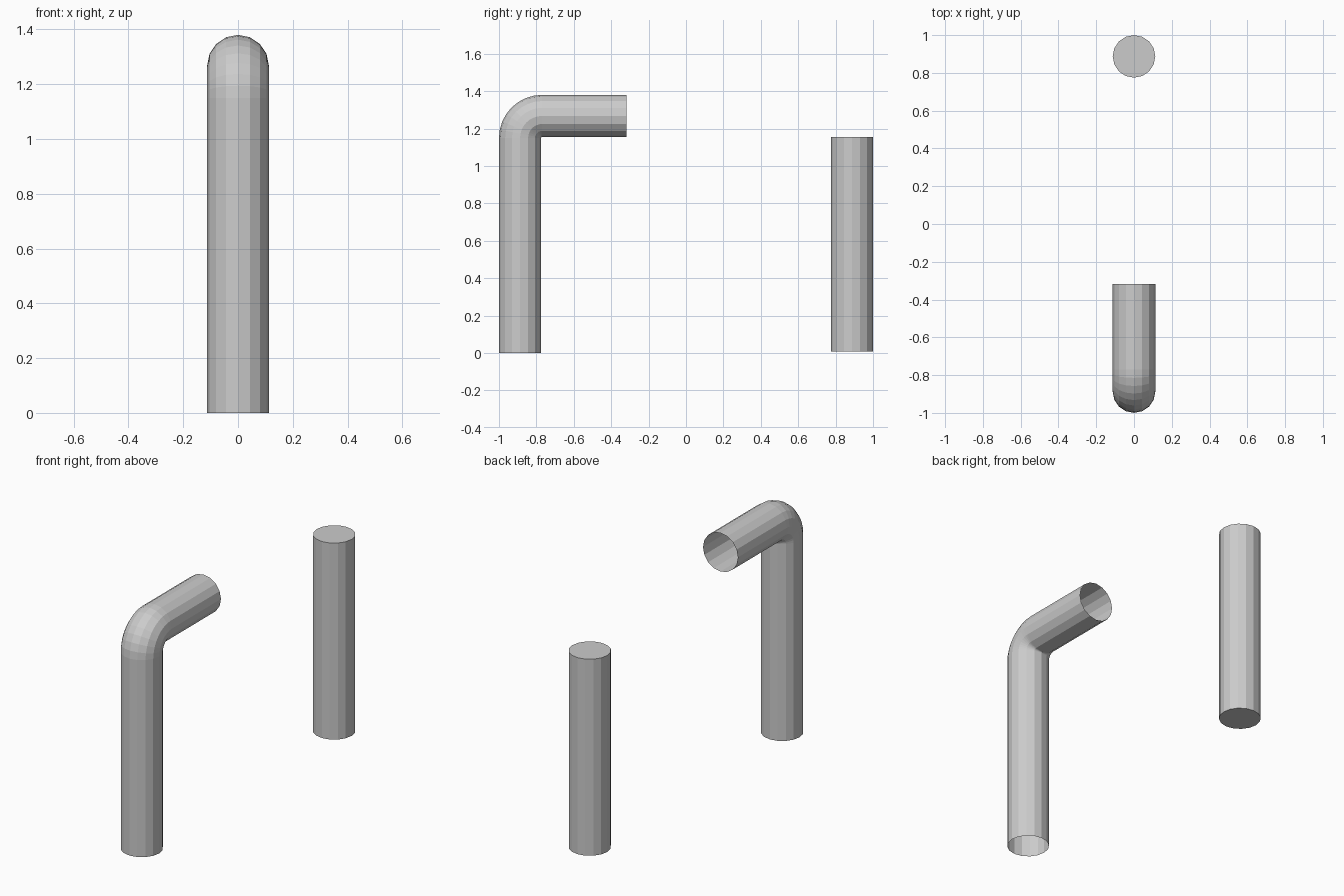
import bpy, bmesh, math
from mathutils import Vector

if "Cube" in bpy.data.objects:
    bpy.data.objects.remove(bpy.data.objects["Cube"])

R = 0.1127      # tube radius
SIDES = 16
Y = 1 - R       # distance of both posts from the centre
BEND = 0.118    # centreline radius of the elbow
TOP = 1.38 - R  # height of the horizontal arm's axis


def finish(bm, name):
    mesh = bpy.data.meshes.new(name)
    bm.to_mesh(mesh)
    bm.free()
    obj = bpy.data.objects.new(name, mesh)
    bpy.context.collection.objects.link(obj)
    return obj


# Bent pipe: open-ended tube swept along an L-shaped path
bm = bmesh.new()
steps = 8
path = [(-Y, 0.0, 0.0)]
for i in range(steps + 1):
    a = math.pi / 2 * i / steps
    path.append((-Y + BEND * (1 - math.cos(a)), TOP - BEND * (1 - math.sin(a)), a))
path.append((-0.318, TOP, math.pi / 2))

rings = []
for y, z, a in path:
    side = Vector((0, math.cos(a), -math.sin(a)))
    ring = []
    for k in range(SIDES):
        t = 2 * math.pi * k / SIDES
        ring.append(bm.verts.new(Vector((R * math.cos(t), y, z)) + side * R * math.sin(t)))
    rings.append(ring)
for lo, hi in zip(rings, rings[1:]):
    for k in range(SIDES):
        n = (k + 1) % SIDES
        bm.faces.new((lo[k], lo[n], hi[n], hi[k]))
finish(bm, "bent_pipe")

# Straight post: closed cylinder, very slightly off the ground
bm = bmesh.new()
bottom, top = 0.008, 1.155
bmesh.ops.create_cone(bm, cap_ends=True, segments=SIDES, radius1=R, radius2=R, depth=top - bottom)
post = finish(bm, "straight_post")
post.location = (0, Y, (bottom + top) / 2)
